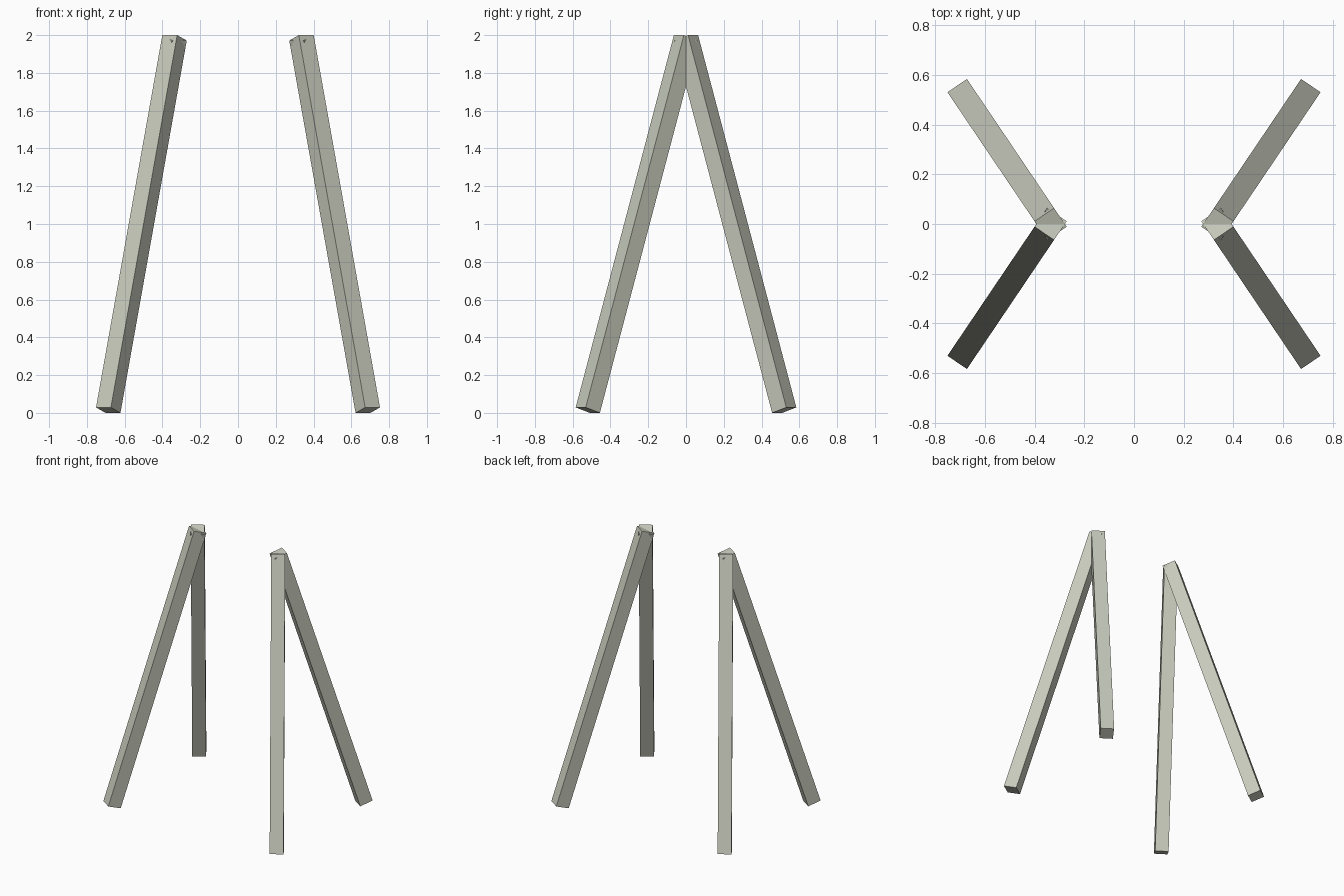
import bpy
from mathutils import Vector, Matrix

if "Cube" in bpy.data.objects:
    bpy.data.objects.remove(bpy.data.objects["Cube"])

SIDE = 0.095  # square beam thickness

grey = bpy.data.materials.new("pale_grey_green")
grey.diffuse_color = (0.57, 0.59, 0.50, 1)
grey.use_nodes = True
grey.node_tree.nodes["Principled BSDF"].inputs["Base Color"].default_value = grey.diffuse_color


def beam(name, top, bottom):
    """Square beam between two points, with one side pair kept horizontal."""
    top, bottom = Vector(top), Vector(bottom)
    axis = top - bottom
    length = axis.length
    z = axis.normalized()
    x = Vector((0, 0, 1)).cross(z).normalized()
    y = z.cross(x)
    bpy.ops.mesh.primitive_cube_add(size=1)
    ob = bpy.context.object
    ob.name = name
    rot = Matrix((x, y, z)).transposed().to_4x4()
    ob.data.transform(rot @ Matrix.Diagonal((SIDE, SIDE, length, 1)))
    ob.location = (top + bottom) / 2
    ob.data.materials.append(grey)


# Four splayed legs, meeting in pairs at the top
for sx, side in ((-1, "left"), (1, "right")):
    for sy, end in ((-1, "front"), (1, "back")):
        beam(f"{end}_{side}_leg",
             (sx * 0.336, 0, 1.9855),
             (sx * 0.687, sy * 0.52, 0.0145))
